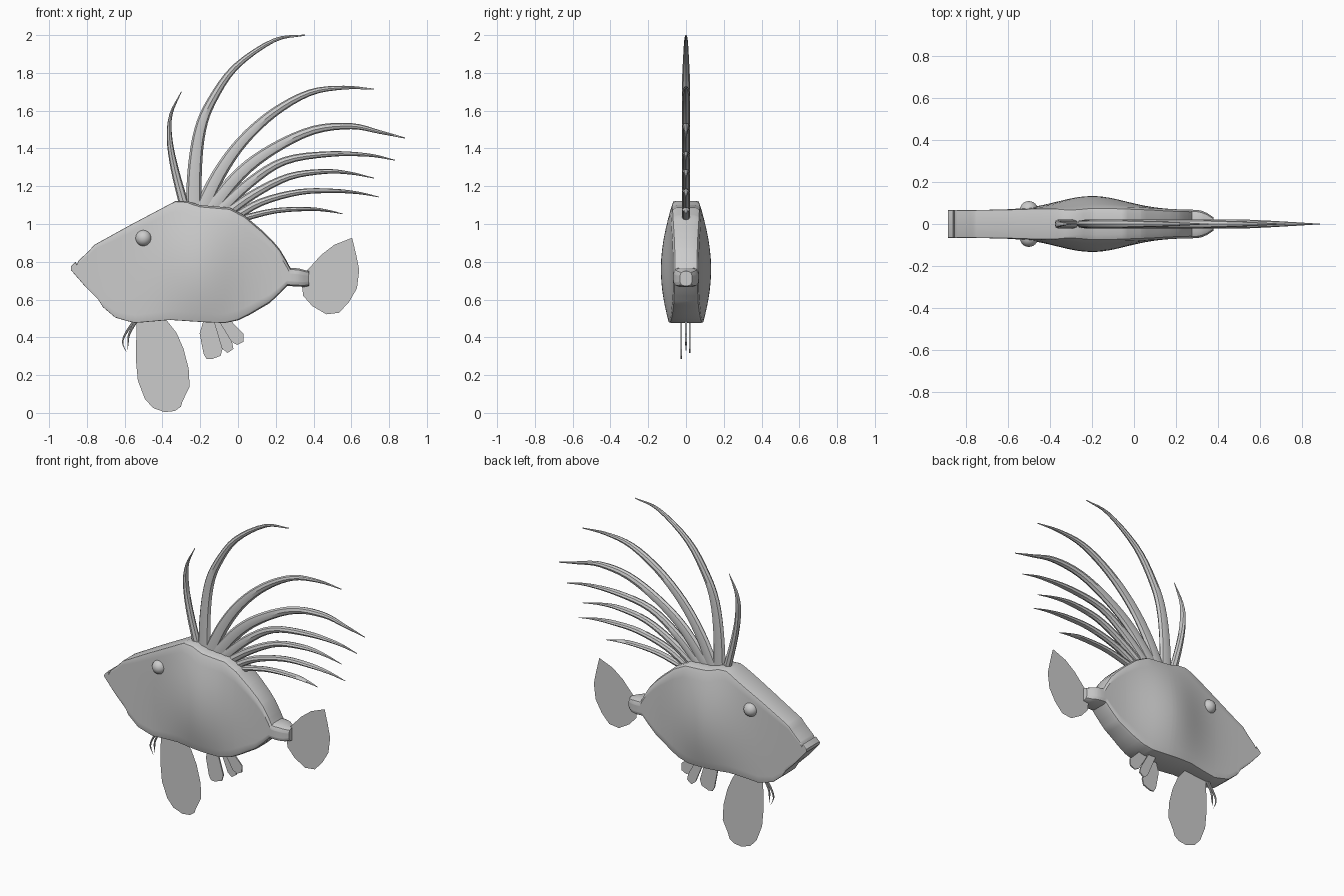
import bpy, math
from mathutils import Vector

if "Cube" in bpy.data.objects:
    bpy.data.objects.remove(bpy.data.objects["Cube"])


def make_object(name, verts, faces, smooth=True):
    mesh = bpy.data.meshes.new(name)
    mesh.from_pydata(verts, [], faces)
    mesh.update()
    ob = bpy.data.objects.new(name, mesh)
    bpy.context.collection.objects.link(ob)
    if smooth:
        bpy.ops.object.select_all(action='DESELECT')
        ob.select_set(True)
        bpy.context.view_layer.objects.active = ob
        bpy.ops.object.shade_smooth_by_angle(angle=math.radians(35))
    return ob


def lerp_profile(pts, x):
    for (x0, z0), (x1, z1) in zip(pts, pts[1:]):
        if x <= x1:
            return z0 + (z1 - z0) * (x - x0) / (x1 - x0)
    return pts[-1][1]


def loft(name, rings):
    n = len(rings[0])
    verts = [v for r in rings for v in r]
    faces = [(i * n + j, i * n + (j + 1) % n, (i + 1) * n + (j + 1) % n, (i + 1) * n + j)
             for i in range(len(rings) - 1) for j in range(n)]
    faces += [tuple(reversed(range(n))), tuple(range(len(verts) - n, len(verts)))]
    return make_object(name, verts, faces)


# Body: top and bottom outlines filled with columns, sides bulging in the middle
top = [(-.885, .775), (-.86, .80), (-.853, .787), (-.845, .805), (-.79, .857), (-.76, .89),
       (-.57, .995), (-.33, 1.122), (-.27, 1.122), (-.2, 1.1), (-.045, 1.087), (.035, 1.045),
       (.125, .968), (.18, .915), (.22, .868), (.255, .81), (.277, .768), (.32, .765), (.377, .75)]
bottom = [(-.885, .757), (-.81, .67), (-.74, .6), (-.715, .56), (-.65, .505), (-.6, .49),
          (-.546, .476), (-.36, .492), (-.177, .48), (-.07, .476), (0, .49), (.06, .518),
          (.166, .58), (.22, .63), (.26, .672), (.35, .667), (.377, .672)]
xs = sorted({p[0] for p in top + bottom} | {round(-.87 + .03 * i, 3) for i in range(41)})
LEVELS = 14
rings = []
for x in xs:
    zt, zb = lerp_profile(top, x), lerp_profile(bottom, x)
    rim = .067 if x < .29 else .067 - .035 * ((x - .29) / .087) ** 2
    soft = min(1, max(0, (x + .36) / .12))
    ct = min(.006 + .027 * soft, .3 * (zt - zb))
    cb = min(.004 + .02 * min(1, max(0, (x + .1) / .2)), .3 * (zt - zb))
    side = []
    for k in range(LEVELS + 1):
        z = zb + cb + (zt - ct - zb - cb) * k / LEVELS
        u = min(1, abs(z - .76) / .37)
        side.append((rim + .066 * math.exp(-((x + .2) / .23) ** 2) * math.cos(u * math.pi / 2), z))
    # rounded rim
    side = [(side[0][0] - cb, zb), (side[0][0] - .3 * cb, zb + .3 * cb)] + side
    side += [(side[-1][0] - .3 * ct, zt - .3 * ct), (side[-1][0] - ct, zt)]
    rings.append([(x, y, z) for y, z in side] + [(x, -y, z) for y, z in reversed(side)])
loft("body", rings)

# Eyes
for s, label in ((-1, "right"), (1, "left")):
    bpy.ops.mesh.primitive_uv_sphere_add(segments=24, ring_count=14, radius=.043,
                                         location=(-.5, s * .066, .925))
    bpy.context.object.name = label + "_eye"
    bpy.ops.object.shade_smooth()


def spline(pts, steps):
    p = [2 * pts[0] - pts[1]] + pts + [2 * pts[-1] - pts[-2]]
    out = []
    for i in range(1, len(p) - 2):
        a, b, c, d = p[i - 1:i + 3]
        for k in range(steps):
            t = k / steps
            out.append(.5 * (2 * b + (c - a) * t + (2 * a - 5 * b + 4 * c - d) * t * t
                             + (3 * b - a - 3 * c + d) * t ** 3))
    return out + [pts[-1]]


def spine(name, pts, w, depth=.021, y=0):
    """Tapered curved ray with an oval section, w = half width near the base."""
    path = spline([Vector((a, 0, b)) for a, b in pts], 4)
    rings, n = [], len(path) - 1
    for i, p in enumerate(path):
        t = i / n
        tan = (path[min(i + 1, n)] - path[max(i - 1, 0)]).normalized()
        nor = Vector((-tan.z, 0, tan.x))
        hw = w * (1 - .93 * t ** 1.1)
        hd = depth * min(1, .06 + 2.4 * (1 - t))
        rings.append([tuple(p + nor * hw * math.cos(a) + Vector((0, y + hd * math.sin(a), 0)))
                      for a in (math.tau * k / 8 for k in range(8))])
    return loft(name, rings)


# Dorsal rays
rays = [
    ([(-.28, 1.08), (-.335, 1.29), (-.362, 1.45), (-.355, 1.58), (-.3, 1.7)], .026),
    ([(-.235, 1.06), (-.228, 1.3), (-.2, 1.5), (-.14, 1.65), (-.015, 1.83), (.19, 1.972), (.355, 2.0)], .043),
    ([(-.2, 1.06), (-.1, 1.265), (.025, 1.44), (.19, 1.59), (.38, 1.695), (.56, 1.722), (.72, 1.714)], .042),
    ([(-.17, 1.05), (.01, 1.265), (.19, 1.4), (.4, 1.497), (.6, 1.518), (.75, 1.487), (.885, 1.455)], .04),
    ([(-.12, 1.05), (.06, 1.217), (.245, 1.333), (.48, 1.37), (.69, 1.365), (.83, 1.338)], .032),
    ([(-.07, 1.05), (.087, 1.16), (.27, 1.25), (.456, 1.278), (.59, 1.27), (.72, 1.243)], .028),
    ([(-.03, 1.03), (.124, 1.116), (.325, 1.169), (.51, 1.175), (.64, 1.164), (.747, 1.143)], .024),
    ([(-.01, 1.02), (.19, 1.069), (.377, 1.079), (.48, 1.069), (.557, 1.053)], .018),
]
for i, (pts, w) in enumerate(rays):
    spine(f"dorsal_ray_{i + 1}", pts, w)

# Two thin feelers below the chin
spine("feeler_front", [(-.54, .5), (-.595, .42), (-.61, .37), (-.59, .32)], .008, .006)
spine("feeler_back", [(-.53, .5), (-.575, .42), (-.582, .37), (-.585, .33)], .008, .006)


def sheet(name, pts, y=0, thick=0):
    ob = make_object(name, [(a, y, b) for a, b in pts], [tuple(range(len(pts)))], False)
    if thick:
        m = ob.modifiers.new("thickness", 'SOLIDIFY')
        m.thickness, m.offset = thick, 0


# Flat fins
sheet("tail_fin", [(.35, .74), (.373, .762), (.44, .836), (.51, .89), (.604, .927), (.625, .84),
                   (.642, .757), (.63, .66), (.588, .587), (.535, .53), (.467, .522), (.393, .566),
                   (.345, .62), (.338, .68)])
sheet("belly_fin", [(-.536, .5), (-.541, .286), (-.53, .17), (-.493, .074), (-.45, .026), (-.388, .004),
                    (-.335, .01), (-.303, .032), (-.293, .063), (-.256, .138), (-.261, .233),
                    (-.288, .339), (-.325, .423), (-.385, .5)])
sheet("rear_fin_1", [(-.18, .5), (-.203, .42), (-.182, .312), (-.167, .286), (-.14, .284), (-.092, .302),
                     (-.082, .339), (-.13, .5)], -.026, .008)
sheet("rear_fin_2", [(-.15, .5), (-.082, .339), (-.055, .317), (-.024, .339), (-.032, .376),
                     (-.1, .5)], .02, .008)
sheet("rear_fin_3", [(-.11, .5), (-.034, .376), (-.005, .36), (.028, .376), (.03, .418),
                     (-.05, .5)], 0, .008)
